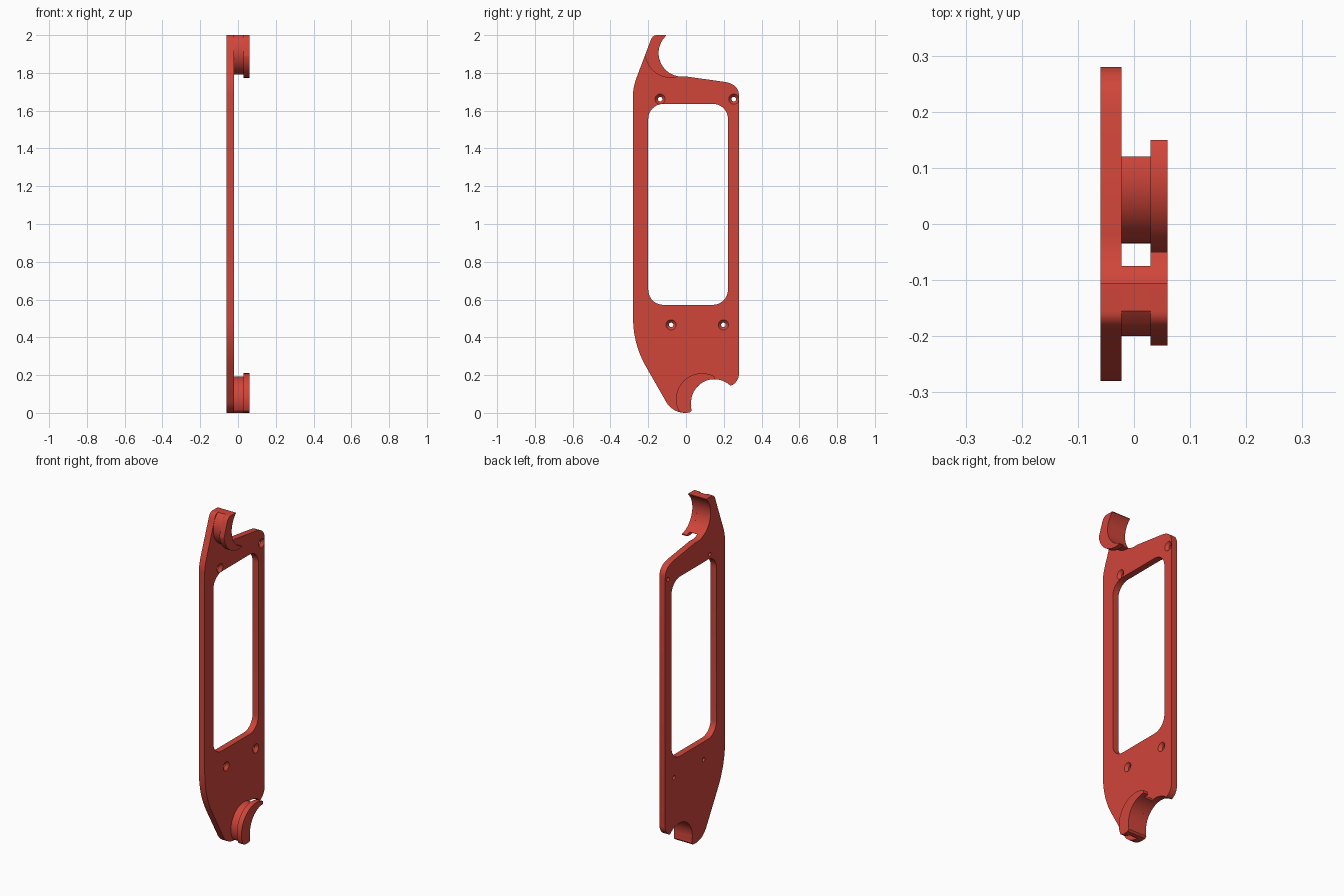
import bpy, bmesh, math
from mathutils import Vector
from mathutils.geometry import tessellate_polygon

if "Cube" in bpy.data.objects:
    bpy.data.objects.remove(bpy.data.objects["Cube"])

red = bpy.data.materials.new("red")
red.diffuse_color = (0.63, 0.06, 0.042, 1)
red.use_nodes = True
red.node_tree.nodes["Principled BSDF"].inputs["Base Color"].default_value = red.diffuse_color


def arc(c, r, a0, a1, n=28):
    """Points on a circle in the (y, z) plane, angles in degrees."""
    return [(c[0] + r * math.cos(math.radians(a0 + (a1 - a0) * i / n)),
             c[1] + r * math.sin(math.radians(a0 + (a1 - a0) * i / n))) for i in range(n + 1)]


def bend(p, q, s, n=10):
    """Quadratic curve from p to s, pulled towards q."""
    return [tuple((1 - t) ** 2 * p[k] + 2 * t * (1 - t) * q[k] + t * t * s[k] for k in (0, 1))
            for t in (i / n for i in range(n + 1))]


def solid(name, stacks):
    """Each stack is one boundary: a list of (x, loop) sections.
    The first stack is the outside, the others are holes."""
    bm = bmesh.new()
    caps = {0: [], -1: []}
    for stack in stacks:
        rings = [[bm.verts.new((x, y, z)) for y, z in loop] for x, loop in stack]
        for a, b in zip(rings, rings[1:]):
            n = len(a)
            for i in range(n):
                j = (i + 1) % n
                bm.faces.new((a[i], a[j], b[j], b[i]))
        for end in caps:
            caps[end].append(rings[end])
    for loops in caps.values():
        flat = [v for loop in loops for v in loop]
        tris = tessellate_polygon([[Vector((v.co.y, v.co.z, 0)) for v in loop] for loop in loops])
        for t in tris:
            bm.faces.new([flat[i] for i in t])
    bmesh.ops.recalc_face_normals(bm, faces=bm.faces)
    mesh = bpy.data.meshes.new(name)
    bm.to_mesh(mesh)
    bm.free()
    mesh.materials.append(red)
    ob = bpy.data.objects.new(name, mesh)
    bpy.context.collection.objects.link(ob)
    bpy.ops.object.select_all(action='DESELECT')
    ob.select_set(True)
    bpy.context.view_layer.objects.active = ob
    bpy.ops.object.shade_smooth_by_angle(angle=math.radians(30))
    return ob


# Layer positions from back of plate to outer face of the flanges
X0, X1, X2, X3 = -0.06, -0.022, 0.029, 0.06

# Circles of the two grips: inner notch and outer rim
top_in, top_out, R_TOP = (-0.02, 1.905), (-0.08, 1.912), 0.125
low_in, low_out, R_LOW = (0.15, 0.055), (0.085, 0.072), 0.123
top_corner = [(-0.105, 2.0)] + bend((-0.155, 2.0), (-0.18, 2.0), (-0.19, 1.965))
low_lip = [(0, 0), (0.02, 0.002), (0.029, 0.012), (0.027, 0.03)]

# Plate outline, with notches at both ends
outline = (top_corner
           + bend((-0.254, 1.795), (-0.28, 1.73), (-0.28, 1.69))
           + bend((-0.28, 0.50), (-0.28, 0.37), (-0.217, 0.254))
           + bend((-0.105, 0.058), (-0.07, 0), (0, 0))
           + low_lip[1:]
           + arc(low_in, R_LOW, 187, 46.7)
           + bend((0.245, 0.147), (0.275, 0.165), (0.28, 0.2))
           + bend((0.28, 1.68), (0.28, 1.742), (0.2, 1.753))
           + [(0.0, 1.781)]
           + arc(top_in, R_TOP, 270, 133))

# Rounded window
r, y0, y1, z0, z1 = 0.08, -0.2, 0.222, 0.572, 1.636
window = (arc((y1 - r, z1 - r), r, 0, 90, 10) + arc((y0 + r, z1 - r), r, 90, 180, 10)
          + arc((y0 + r, z0 + r), r, 180, 270, 10) + arc((y1 - r, z0 + r), r, 270, 360, 10))


def straight(loop):
    return [(X0, loop), (X1, loop)]


def screw_hole(c):
    """Countersunk hole, wide on the flange side."""
    wide, narrow = arc(c, 0.027, 0, 345, 23), arc(c, 0.012, 0, 345, 23)
    return [(X0, narrow), (X1 - 0.016, narrow), (X1, wide)]


holes = [(-0.137, 1.661), (0.253, 1.661), (-0.079, 0.466), (0.198, 0.466)]
solid("plate", [straight(outline), straight(window)] + [screw_hole(c) for c in holes])

# Upper grip: narrow web and wider flange
top_web = ([(-0.105, 2.0), (-0.155, 2.0)] + arc(top_out, 0.12, 144, 272.4)
           + arc(top_in, R_TOP, 243.9, 133))
top_flange = top_corner + arc(top_out, 0.138, 188, 282.6) + arc(top_in, R_TOP, 256.1, 133)
solid("upper_web", [[(X1, top_web), (X2, top_web)]])
solid("upper_flange", [[(X2, top_flange), (X3, top_flange)]])

# Lower grip: narrow web and wider flange
low_web = arc(low_out, 0.12, 73, 210) + low_lip + arc(low_in, R_LOW, 187, 104.1)
low_flange = (arc(low_out, 0.138, 61.9, 206.7) + [(-0.02, 0.0015)] + low_lip
              + arc(low_in, R_LOW, 187, 90))
solid("lower_web", [[(X1, low_web), (X2, low_web)]])
solid("lower_flange", [[(X2, low_flange), (X3, low_flange)]])
